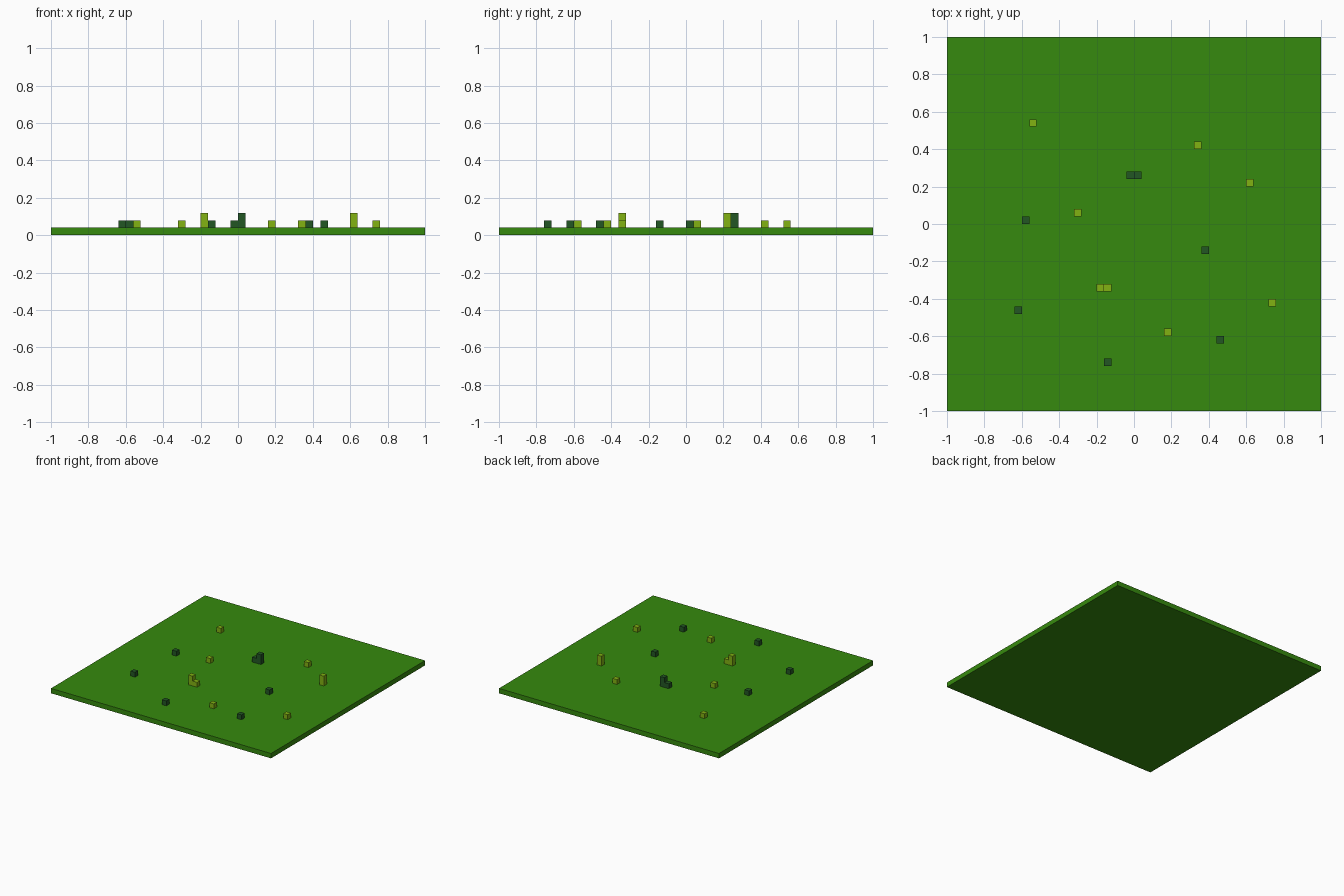
import bpy

if "Cube" in bpy.data.objects:
    bpy.data.objects.remove(bpy.data.objects["Cube"])

U = 0.04  # edge length of one block


def srgb(r, g, b):
    lin = [c / 255 / 12.92 if c <= 10 else ((c / 255 + 0.055) / 1.055) ** 2.4 for c in (r, g, b)]
    return (*lin, 1.0)


def material(name, rgb):
    m = bpy.data.materials.new(name)
    m.diffuse_color = srgb(*rgb)
    m.use_nodes = True
    m.node_tree.nodes["Principled BSDF"].inputs["Base Color"].default_value = m.diffuse_color
    return m


grass = material("grass green", (54, 138, 14))
lime = material("lime green", (130, 178, 18))
dark = material("dark green", (34, 86, 36))


def box(name, x, y, z0, size, mat):
    """Box standing on z0, centred on x, y."""
    bpy.ops.mesh.primitive_cube_add(size=1, location=(x, y, z0 + size[2] / 2))
    ob = bpy.context.object
    ob.name = name
    ob.scale = size
    bpy.ops.object.transform_apply(location=False, rotation=False, scale=True)
    ob.data.materials.append(mat)


# Lawn slab
box("lawn", 0, 0, 0, (2, 2, U), grass)

# Tufts on the lawn: x, y, height in blocks
lime_tufts = [(-0.54, 0.54, 1), (0.34, 0.42, 1), (0.62, 0.22, 2), (-0.30, 0.06, 1),
              (-0.18, -0.34, 2), (-0.14, -0.34, 1), (0.18, -0.58, 1), (0.74, -0.42, 1)]
dark_tufts = [(-0.02, 0.26, 1), (0.02, 0.26, 2), (-0.58, 0.02, 1), (0.38, -0.14, 1),
              (-0.62, -0.46, 1), (-0.14, -0.74, 1), (0.46, -0.62, 1)]

for name, tufts, mat in (("lime_tuft", lime_tufts, lime), ("dark_tuft", dark_tufts, dark)):
    for i, (x, y, h) in enumerate(tufts, 1):
        box(f"{name}_{i}", x, y, U, (U, U, U * h), mat)
